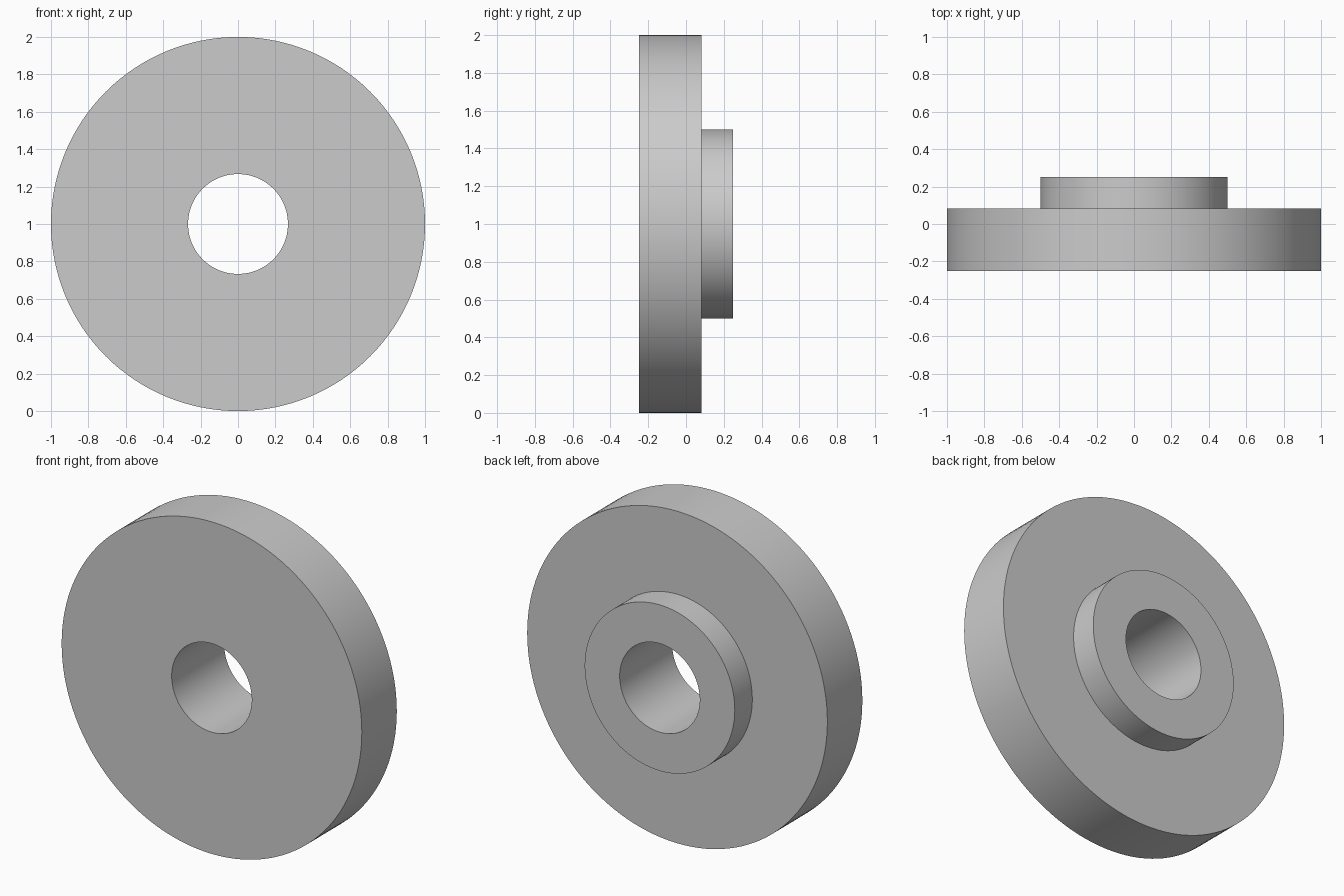
import bpy, bmesh, math
from mathutils import Matrix, Vector

cube = bpy.data.objects.get("Cube")
if cube:
    bpy.data.objects.remove(cube, do_unlink=True)

SEGMENTS = 128
CENTRE = Vector((0, 0, 1))
BORE, HUB, RIM = 0.267, 0.5, 1.0
FRONT, STEP, BACK = -0.25, 0.083, 0.25

# Plain grey metal
grey = bpy.data.materials.new("light_grey")
grey.use_nodes = True
colour = (0.6, 0.6, 0.6, 1)
grey.diffuse_color = colour
grey.node_tree.nodes["Principled BSDF"].inputs["Base Color"].default_value = colour


def lathe(name, profile):
    """Turn a closed (radius, y) profile around the y axis."""
    bm = bmesh.new()
    verts = [bm.verts.new(CENTRE + Vector((r, y, 0))) for r, y in profile]
    edges = [bm.edges.new((v, verts[(i + 1) % len(verts)])) for i, v in enumerate(verts)]
    bmesh.ops.spin(bm, geom=verts + edges, cent=CENTRE, axis=(0, 1, 0),
                   angle=math.tau, steps=SEGMENTS, use_merge=True)
    bmesh.ops.remove_doubles(bm, verts=bm.verts, dist=0.0001)
    bmesh.ops.recalc_face_normals(bm, faces=bm.faces)
    mesh = bpy.data.meshes.new(name)
    bm.to_mesh(mesh)
    bm.free()
    mesh.materials.append(grey)
    obj = bpy.data.objects.new(name, mesh)
    bpy.context.collection.objects.link(obj)
    bpy.ops.object.select_all(action="DESELECT")
    obj.select_set(True)
    bpy.context.view_layer.objects.active = obj
    bpy.ops.object.shade_smooth_by_angle(angle=math.radians(30))
    return obj


# Wide disc with a raised hub behind it and a bore right through
lathe("flanged_disc", [(BORE, FRONT), (RIM, FRONT), (RIM, STEP),
                       (HUB, STEP), (HUB, BACK), (BORE, BACK)])
